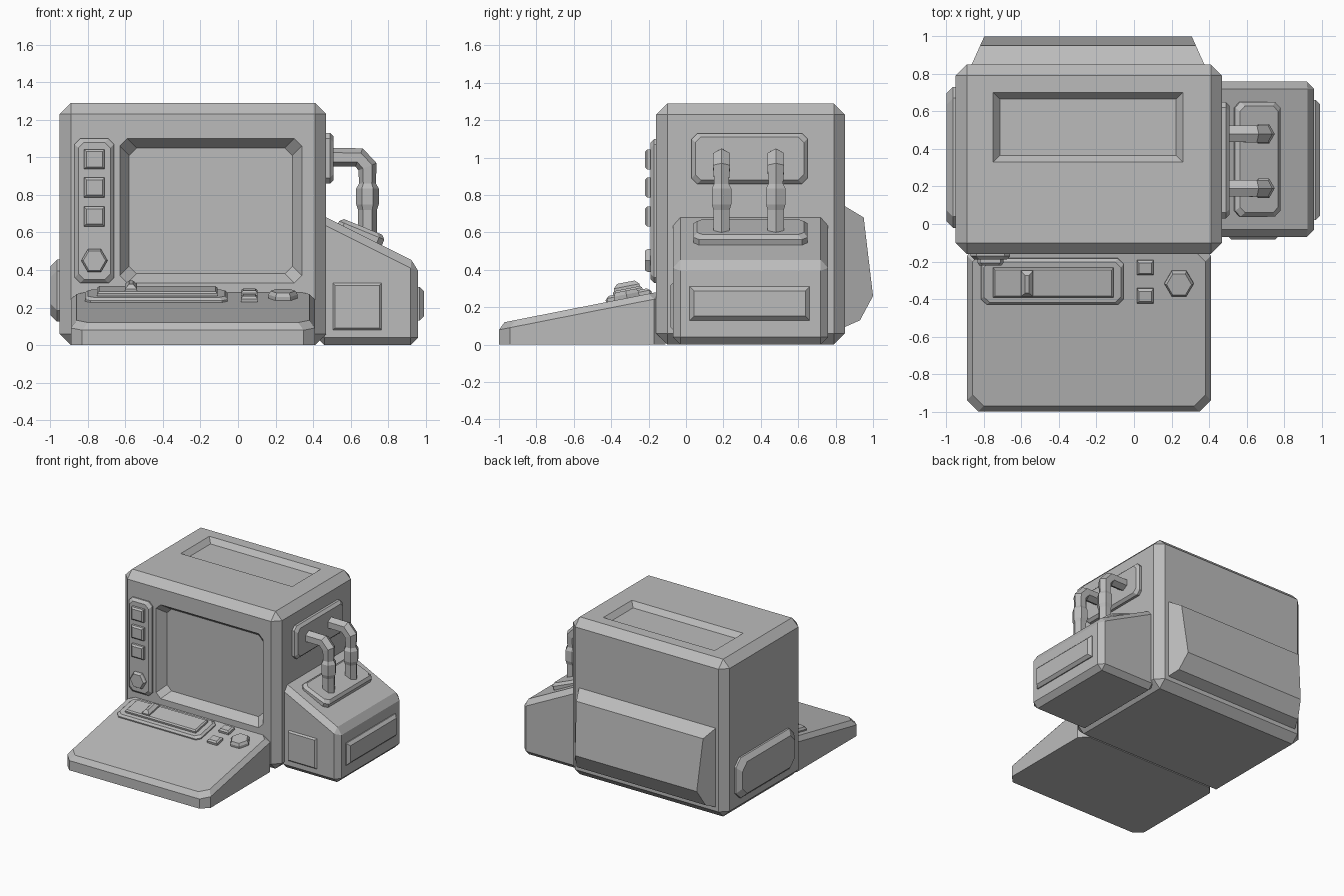
import bpy
import bmesh
from math import cos, sin, radians
from mathutils import Matrix, Vector

if "Cube" in bpy.data.objects:
    bpy.data.objects.remove(bpy.data.objects["Cube"])

casing = bpy.data.materials.new("casing_grey")
casing.use_nodes = True
casing.diffuse_color = (0.5, 0.5, 0.5, 1)
casing.node_tree.nodes["Principled BSDF"].inputs["Base Color"].default_value = (0.5, 0.5, 0.5, 1)

X, Y, Z = Vector((1, 0, 0)), Vector((0, 1, 0)), Vector((0, 0, 1))


def finish(name, bm):
    bmesh.ops.recalc_face_normals(bm, faces=bm.faces)
    mesh = bpy.data.meshes.new(name)
    bm.to_mesh(mesh)
    bm.free()
    mesh.materials.append(casing)
    obj = bpy.data.objects.new(name, mesh)
    bpy.context.collection.objects.link(obj)
    return obj


def loft(name, rings, bevel=0):
    """Bridge rings of points and cap both ends."""
    bm = bmesh.new()
    loops = [[bm.verts.new(p) for p in ring] for ring in rings]
    n = len(loops[0])
    for a, b in zip(loops, loops[1:]):
        for i in range(n):
            j = (i + 1) % n
            bm.faces.new((a[i], a[j], b[j], b[i]))
    bm.faces.new(loops[0])
    bm.faces.new(loops[-1])
    if bevel:
        bmesh.ops.bevel(bm, geom=bm.edges[:], offset=bevel, segments=1,
                        profile=0.5, affect='EDGES', clamp_overlap=True)
    return finish(name, bm)


def frame(origin, u, v):
    """Placement whose local z points out of the surface spanned by u and v."""
    u, v = u.normalized(), v.normalized()
    m = Matrix((u, v, u.cross(v))).transposed().to_4x4()
    return Matrix.Translation(origin) @ m


def rectangle(w, h, corner):
    w, h = w / 2, h / 2
    if not corner:
        return [(-w, -h), (w, -h), (w, h), (-w, h)]
    a, b = w - corner, h - corner
    return [(-a, -h), (a, -h), (w, -b), (w, b), (a, h), (-a, h), (-w, b), (-w, -b)]


def slab(name, place, w, h, corner, steps):
    """Stack of rectangles; each step is (inset, height)."""
    rings = [[place @ Vector((x, y, z)) for x, y in
              rectangle(w - 2 * i, h - 2 * i, corner)] for i, z in steps]
    return loft(name, rings)


def plate(name, place, w, h, depth, corner=0.03, chamfer=0.02):
    return slab(name, place, w, h, corner,
                [(0, -0.02), (0, depth - chamfer), (chamfer, depth)])


def knob(name, place, radius, depth):
    rings = [[place @ Vector((r * cos(radians(a)), r * sin(radians(a)), z))
              for a in range(0, 360, 60)]
             for r, z in ((radius, -0.02), (radius, depth * 0.5), (radius * 0.85, depth))]
    return loft(name, rings)


def carve(obj, cutter):
    mod = obj.modifiers.new("recess", 'BOOLEAN')
    mod.operation = 'DIFFERENCE'
    mod.solver = 'EXACT'
    mod.object = cutter
    bpy.context.view_layer.objects.active = obj
    bpy.ops.object.modifier_apply(modifier=mod.name)
    bpy.data.objects.remove(cutter)


def front(x, z, y=-0.16):
    return frame((x, y, z), X, Z)


# Main cabinet with screen and top recesses
cabinet = loft("cabinet", [[(x, y, z) for x, y in
               ((-0.95, -0.16), (0.47, -0.16), (0.47, 0.85), (-0.95, 0.85))]
               for z in (0, 1.29)], bevel=0.06)
carve(cabinet, slab("screen_cutter", front(-0.145, 0.715), 0.97, 0.77, 0.04,
                    [(0.05, -0.07), (0, 0), (0, 0.05)]))
carve(cabinet, slab("top_cutter", frame((-0.245, 0.515, 1.29), X, Y), 1.01, 0.37, 0,
                    [(0.035, -0.04), (0, 0), (0, 0.05)]))

# Control strip beside the screen
plate("control_strip", front(-0.765, 0.715), 0.21, 0.77, 0.03, 0.03, 0.02)
for i, z in enumerate((0.99, 0.84, 0.685)):
    plate(f"strip_button_{i + 1}", front(-0.765, z, -0.19), 0.11, 0.105, 0.03, 0, 0.012)
knob("strip_knob", front(-0.765, 0.45, -0.19), 0.07, 0.03)

# Rear bulge, narrowing as it leaves the cabinet
bulge_profile = ((0.84, 0.74), (0.85, 0.74), (0.95, 0.68), (1.0, 0.26), (0.93, 0.13), (0.84, 0.09))
loft("rear_bulge", [[(-0.245 + s * (0.62 - 0.45 * (y - 0.85)), y, z) for y, z in bulge_profile]
                    for s in (-1, 1)])

# Panel on the right side
plate("right_panel", frame((-0.95, 0.355, 0.29), -Y, Z), 0.75, 0.33, 0.05, 0.06, 0.035)

# Sloping desk
slope = 0.1975
desk = slab("desk", frame((-0.24, -0.555, 0), X, Y), 1.3, 0.89, 0.06,
            [(0, 0), (0, 0.085), (0.03, 0.12)])
for v in desk.data.vertices:
    if v.co.z > 0.01:
        v.co.z += slope * (v.co.y + 0.97)


def on_desk(x, y, lift=0):
    return frame((x, y, 0.12 + slope * (y + 0.97) + lift), X, Vector((0, 1, slope)))


# Desk controls
plate("slider_base", on_desk(-0.435, -0.305), 0.76, 0.25, 0.025, 0.03, 0.015)
plate("slider_track", on_desk(-0.43, -0.31, 0.025), 0.64, 0.16, 0.025, 0, 0.01)
plate("slider_handle", on_desk(-0.57, -0.315, 0.05), 0.065, 0.14, 0.035, 0, 0.022)
for i, y in enumerate((-0.23, -0.38)):
    plate(f"desk_button_{i + 1}", on_desk(0.06, y), 0.09, 0.08, 0.03, 0, 0.012)
knob("desk_knob", on_desk(0.24, -0.315), 0.078, 0.04)

# Side unit with a sloping top
loft("side_unit", [[(x, y, z) for x, z in ((0.42, 0), (0.96, 0), (0.96, 0.435), (0.42, 0.705))]
                   for y in (-0.07, 0.76)], bevel=0.04)
plate("side_unit_front_panel", front(0.635, 0.205, -0.07), 0.26, 0.25, 0.012, 0, 0.012)
plate("side_unit_outer_panel", frame((0.96, 0.34, 0.22), Y, Z), 0.64, 0.18, 0.03, 0, 0.022)
plate("side_unit_top_plate", frame((0.64, 0.345, 0.565), Vector((0.93, 0, -0.38)), Y),
      0.26, 0.61, 0.07, 0.03, 0.02)

# Wall plate and the two pipes joining it to the side unit
plate("pipe_wall_plate", frame((0.47, 0.34, 0.995), Y, Z), 0.62, 0.27, 0.04, 0.03, 0.02)
# Each station: x, z, direction of travel in degrees, radius
pipe_path = ((0.48, 1, 0, 0.05), (0.645, 1, -22, 0.052), (0.69, 0.95, -68, 0.052),
             (0.69, 0.86, -90, 0.045), (0.69, 0.835, -90, 0.06), (0.69, 0.75, -90, 0.06),
             (0.69, 0.72, -90, 0.05), (0.69, 0.58, -90, 0.05))
for i, y in enumerate((0.19, 0.48)):
    rings = []
    for x, z, heading, r in pipe_path:
        t = radians(heading)
        side = Vector((-sin(t), 0, cos(t)))
        rings.append([Vector((x, y, z)) + side * r * cos(radians(a)) + Y * r * sin(radians(a))
                      for a in range(0, 360, 60)])
    loft(f"pipe_{i + 1}", rings)
